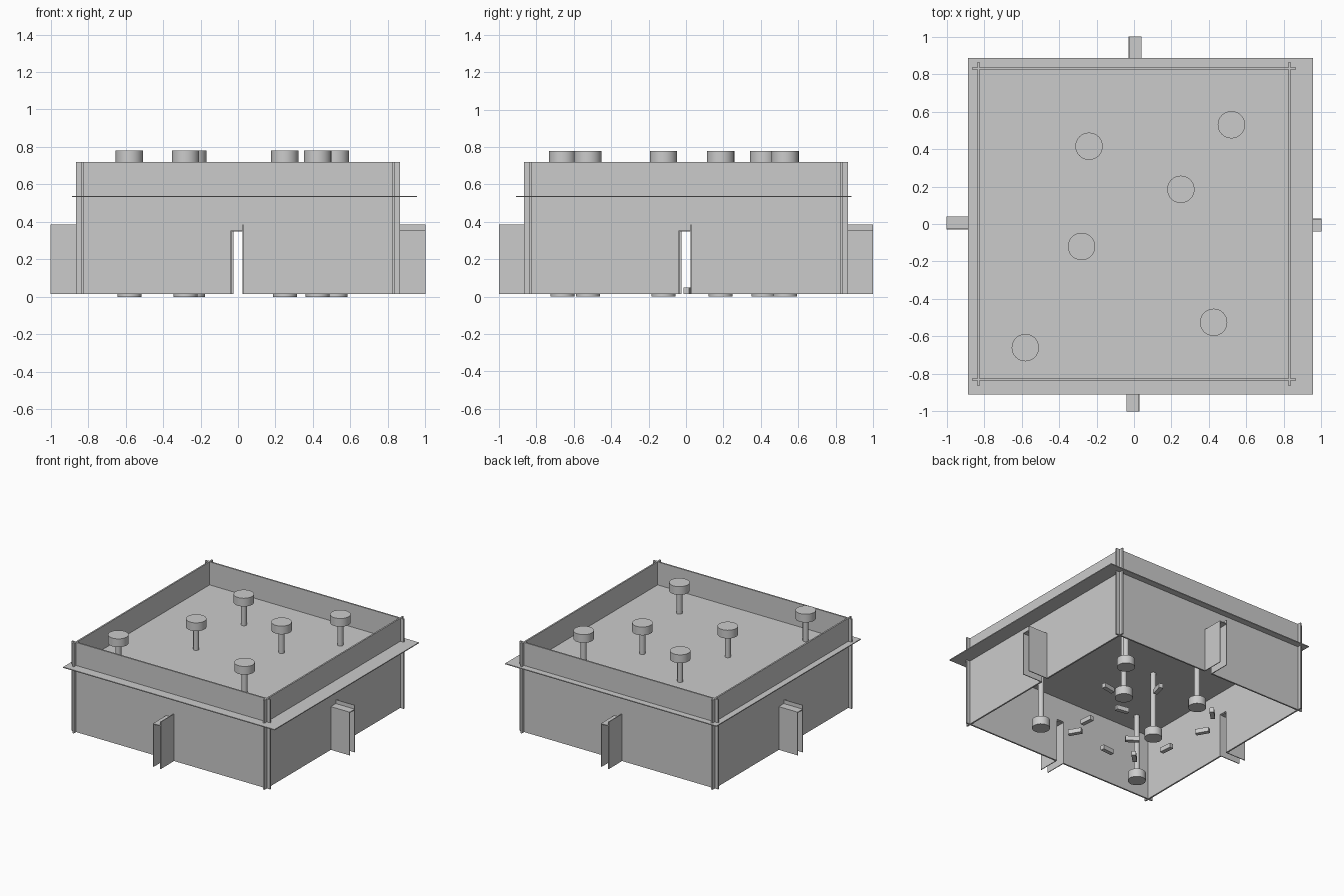
import bpy, bmesh
from math import radians, pi
from mathutils import Matrix, Vector

if "Cube" in bpy.data.objects:
    bpy.data.objects.remove(bpy.data.objects["Cube"])


def finish(name, bm, matrix=Matrix()):
    bmesh.ops.transform(bm, matrix=matrix, verts=bm.verts)
    bmesh.ops.recalc_face_normals(bm, faces=bm.faces)
    mesh = bpy.data.meshes.new(name)
    bm.to_mesh(mesh)
    bm.free()
    obj = bpy.data.objects.new(name, mesh)
    bpy.context.collection.objects.link(obj)
    return obj


def add_box(bm, lo, hi):
    lo, hi = Vector(lo), Vector(hi)
    m = Matrix.Translation((lo + hi) / 2) @ Matrix.Diagonal((*(hi - lo), 1))
    bmesh.ops.create_cube(bm, size=1, matrix=m)


def add_cylinder(bm, x, y, r, z0, z1):
    bmesh.ops.create_cone(bm, cap_ends=True, segments=32, radius1=r, radius2=r,
                          depth=z1 - z0,
                          matrix=Matrix.Translation((x, y, (z0 + z1) / 2)))


# Four interlocking walls with a slot, each with a small entrance sleeve
BOTTOM, TOP, SLOT_TOP = 0.015, 0.72, 0.355
WALL, HALF, REACH = 0.83, 0.006, 0.865
L, R, T = -0.037, 0.026, 0.006
outline = [(-REACH, BOTTOM), (L, BOTTOM), (L, SLOT_TOP), (R, SLOT_TOP),
           (R, BOTTOM), (REACH, BOTTOM), (REACH, TOP), (-REACH, TOP)]
for i, side in enumerate(("front", "right", "back", "left")):
    turn = Matrix.Rotation(i * pi / 2, 4, 'Z')
    bm = bmesh.new()
    face = bm.faces.new([bm.verts.new((x, -WALL - HALF, z)) for x, z in outline])
    ext = bmesh.ops.extrude_face_region(bm, geom=[face], use_keep_orig=True)
    moved = [g for g in ext["geom"] if isinstance(g, bmesh.types.BMVert)]
    bmesh.ops.translate(bm, vec=(0, 2 * HALF, 0), verts=moved)
    finish(side + "_wall", bm, turn)

    bm = bmesh.new()
    add_box(bm, (L - T / 2, -1, BOTTOM), (L + T / 2, -WALL, SLOT_TOP))      # short cheek
    add_box(bm, (R - T / 2, -1, BOTTOM), (R + T / 2, -WALL, 0.385))         # tall cheek
    add_box(bm, (L - T / 2, -1, SLOT_TOP - T), (R, -WALL, SLOT_TOP))        # lid
    finish(side + "_entrance_sleeve", bm, turn)

# Overhanging horizontal deck
bm = bmesh.new()
add_box(bm, (-0.885, -0.91, 0.532), (0.955, 0.885, 0.539))
finish("deck", bm)

# Posts with a wide cap and a wide foot
posts = [(-0.24, 0.415), (0.25, 0.185), (0.52, 0.53),
         (-0.28, -0.12), (-0.58, -0.66), (0.425, -0.525)]
for i, (x, y) in enumerate(posts):
    bm = bmesh.new()
    add_cylinder(bm, x, y, 0.021, 0.05, 0.73)
    add_cylinder(bm, x, y, 0.073, 0.715, 0.78)
    add_cylinder(bm, x, y, 0.064, 0, 0.065)
    obj = finish(f"post_{i + 1}", bm)
    bpy.context.view_layer.objects.active = obj
    obj.select_set(True)
    bpy.ops.object.shade_smooth_by_angle(angle=radians(40))
    obj.select_set(False)

# Small loose blocks on the ground inside: x, y, turn in degrees
blocks = [(0.39, 0.18, 10), (0.11, 0.40, 75), (0.12, 0.01, 170), (0.21, -0.27, 95),
          (0.17, -0.45, 120), (-0.17, -0.50, 5), (-0.21, -0.27, 145), (-0.38, -0.45, 45),
          (-0.48, -0.21, 95), (-0.52, 0.14, 120), (-0.41, 0.38, 45)]
for i, (x, y, a) in enumerate(blocks):
    bm = bmesh.new()
    add_box(bm, (-0.05, -0.016, BOTTOM), (0.05, 0.016, 0.05))
    finish(f"small_block_{i + 1}", bm,
           Matrix.Translation((x, y, 0)) @ Matrix.Rotation(radians(a), 4, 'Z'))
